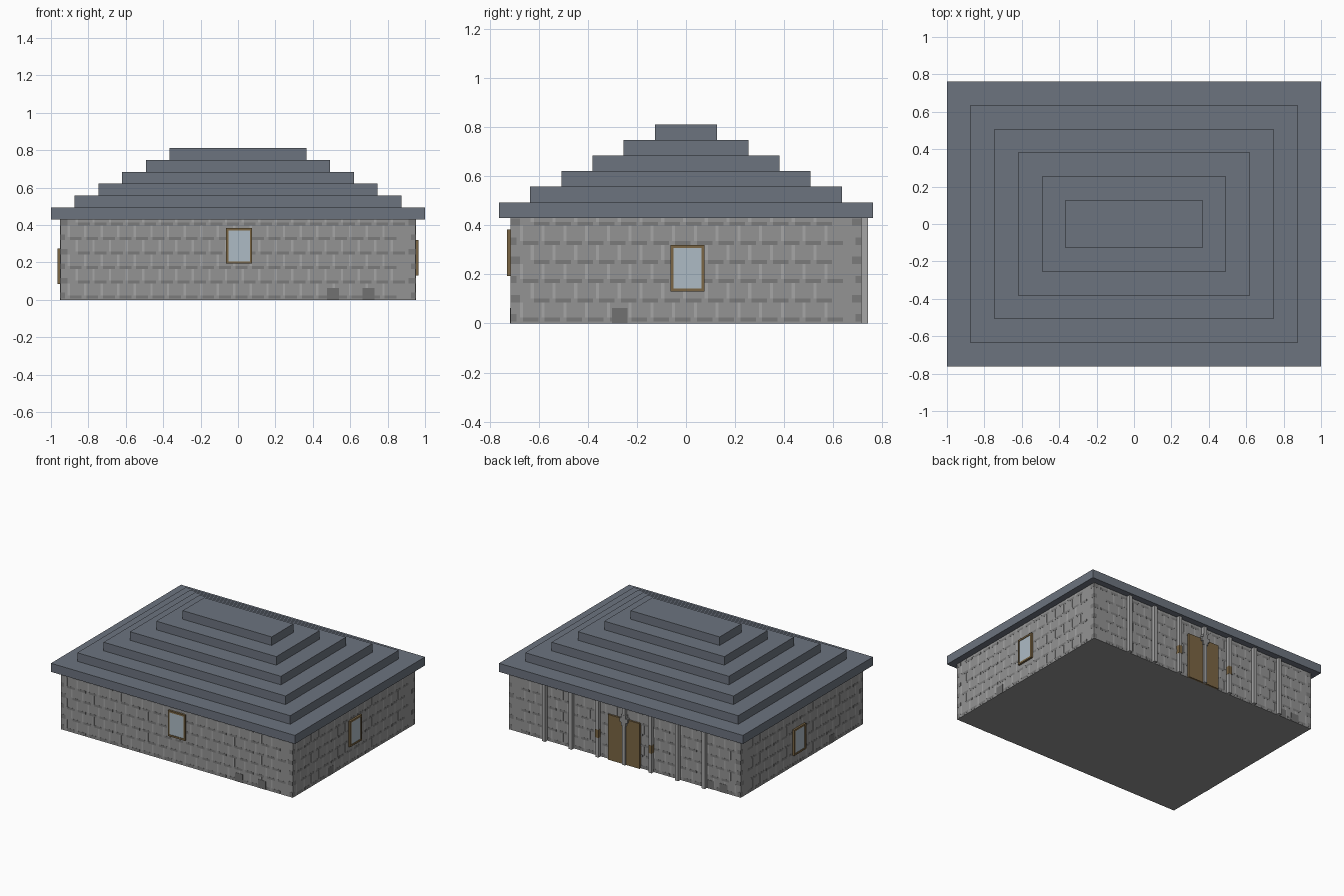
import bpy, bmesh

if "Cube" in bpy.data.objects:
    bpy.data.objects.remove(bpy.data.objects["Cube"])

U = 2 / 158                    # small block unit
BX, BY, BH = 0.95, 0.715, 0.43  # wall half sizes and height


def material(name, rgb):
    m = bpy.data.materials.new(name)
    m.diffuse_color = [(c / 255) ** 2.2 for c in rgb] + [1]
    m.use_nodes = True
    m.node_tree.nodes["Principled BSDF"].inputs["Base Color"].default_value = m.diffuse_color
    return m


SLATE = material("slate", (108, 115, 126))
STONE = material("stone", (146, 146, 146))
DARK = material("dark_stone", (122, 122, 122))
LIGHT = material("light_stone", (164, 164, 164))
SOOT = material("foundation_stone", (112, 112, 112))
WOOD = material("wood", (122, 102, 70))
GLASS = material("glass", (172, 186, 196))


def make(name, boxes, mat):
    """One object from boxes given as (x0, x1, y0, y1, z0, z1)."""
    bm = bmesh.new()
    for x0, x1, y0, y1, z0, z1 in boxes:
        r = bmesh.ops.create_cube(bm, size=1)
        for v in r["verts"]:
            v.co = (x1 if v.co.x > 0 else x0,
                    y1 if v.co.y > 0 else y0,
                    z1 if v.co.z > 0 else z0)
    me = bpy.data.meshes.new(name)
    bm.to_mesh(me)
    bm.free()
    me.materials.append(mat)
    ob = bpy.data.objects.new(name, me)
    bpy.context.collection.objects.link(ob)
    return ob


def on_wall(side, s0, s1, z0, z1, depth):
    """Box standing out from a wall; s runs along x or y."""
    if side == "front":
        return (s0, s1, -BY - depth, -BY, z0, z1)
    if side == "back":
        return (s0, s1, BY, BY + depth, z0, z1)
    if side == "right":
        return (BX, BX + depth, s0, s1, z0, z1)
    return (-BX - depth, -BX, s0, s1, z0, z1)


# Walls
make("walls", [(-BX, BX, -BY, BY, 0, BH)], STONE)

# Stepped roof
for i in range(6):
    hx, hy, z = 1 - 0.127 * i, 0.762 - 0.127 * i, BH + 0.0635 * i
    make(f"roof_step_{i + 1}", [(-hx, hx, -hy, hy, z, z + 0.0635)], SLATE)

# Stone courses: dark bed joints, light upright joints, dark quoins
beds, uprights, quoins = [], [], []
PITCH, RISE = 7 * U, 0.078
for side in ("front", "back", "right", "left"):
    half = BX if side in ("front", "back") else BY
    for row in range(6):
        z = 0.008 + row * RISE
        top = min(z + RISE, BH)
        s = -half + 3 * U + (row % 2) * PITCH / 2
        while s + PITCH < half - 2 * U:
            beds.append(on_wall(side, s + U, s + 6 * U, z, z + 0.016, 0.0008))
            if top - z > 0.03:
                uprights.append(on_wall(side, s, s + U, z + 0.016, top, 0.0008))
            s += PITCH
        w = (3 if row % 2 else 2) * U
        for a, b in ((-half, -half + w), (half - w, half)):
            quoins.append(on_wall(side, a, b, z, min(z + 0.03, BH), 0.0008))
make("bed_joints", beds, DARK)
make("upright_joints", uprights, LIGHT)
make("corner_stones", quoins, DARK)

# Dark foundation stones
patches = [("front", 0.508), ("front", 0.697), ("right", -0.27),
           ("back", -0.70), ("back", -0.81), ("left", -0.35)]
make("foundation_stones",
     [on_wall(s, c - 0.032, c + 0.032, 0, 0.063, 0.0014) for s, c in patches], SOOT)

# Windows: four frame bars round a slightly recessed pane
for side, c, z0 in (("front", 0.006, 0.193), ("right", 0.006, 0.13), ("left", 0.04, 0.083)):
    a, b, z1, t, d = c - 0.07, c + 0.07, z0 + 0.19, U, 0.015
    make(f"{side}_window_frame", [
        on_wall(side, a, a + t, z0, z1, d),
        on_wall(side, b - t, b, z0, z1, d),
        on_wall(side, a + t, b - t, z0, z0 + t, d),
        on_wall(side, a + t, b - t, z1 - t, z1, d)], WOOD)
    make(f"{side}_window_pane",
         [on_wall(side, a + t, b - t, z0 + t, z1 - t, 0.011)], GLASS)

# Back entrance: door, pilasters, side brackets and centre ornament
make("door", [on_wall("back", -0.13, 0.13, 0, 0.335, 0.014)], WOOD)
make("pilasters",
     [on_wall("back", x - U, x + U, 0, BH, 0.026)
      for x in [0.218 * i - 0.006 for i in range(-3, 4)]], LIGHT)
make("door_brackets",
     [on_wall("back", x - U - 0.001, x + U + 0.001, 0.145, 0.205, 0.027)
      for x in (-0.224, 0.212)], WOOD)
make("door_ornament", [on_wall("back", -0.038, 0.026, 0.315, 0.345, 0.027),
                       on_wall("back", -0.025, 0.013, 0.29, 0.37, 0.027)], STONE)
